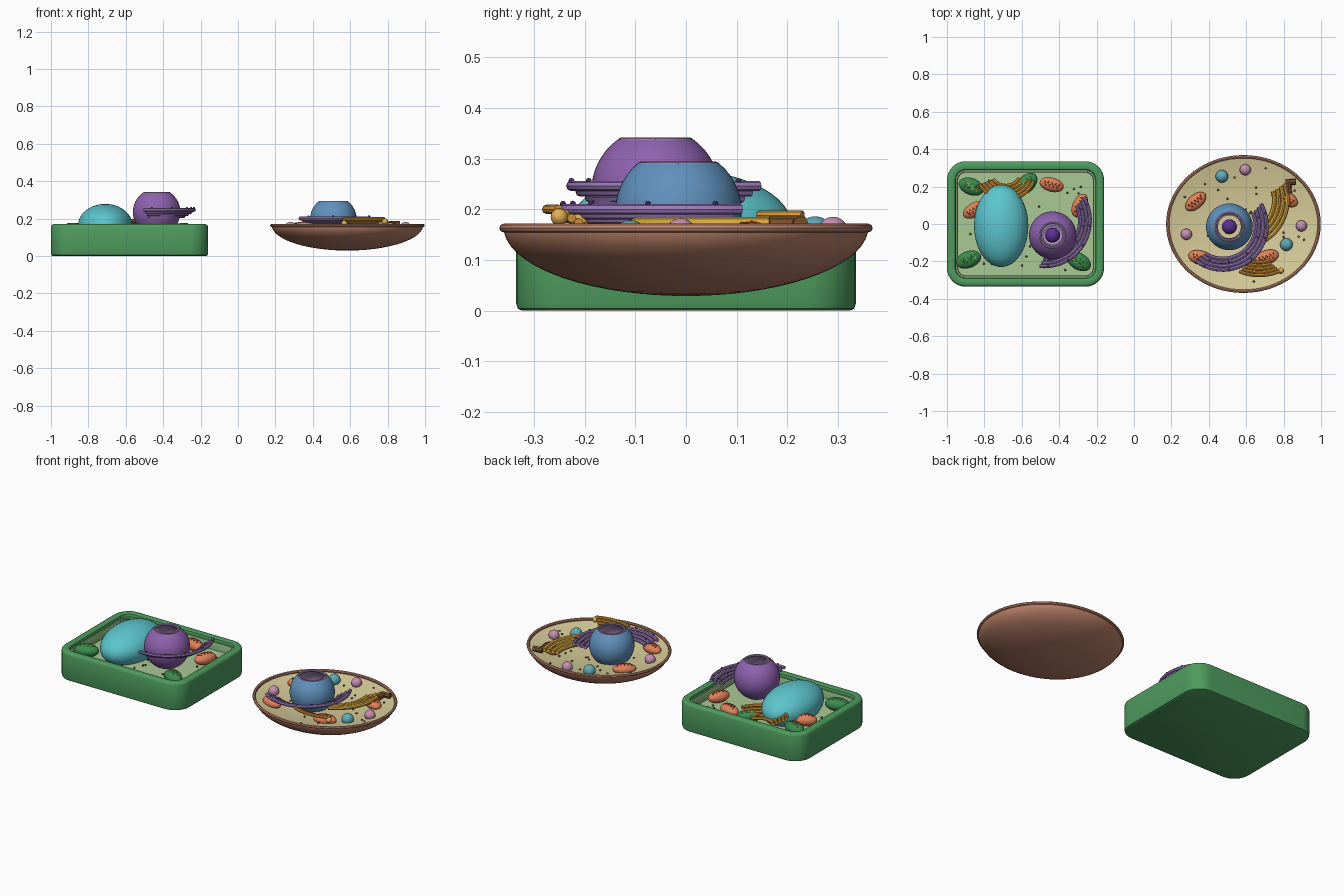
import bpy, bmesh, random
from math import sin, cos, pi, radians, sqrt, acos
from mathutils import Matrix

if "Cube" in bpy.data.objects:
    bpy.data.objects.remove(bpy.data.objects["Cube"])

random.seed(4)
MATS = {}

def mat(hexcol):
    if hexcol not in MATS:
        m = bpy.data.materials.new("colour_" + hexcol)
        m.diffuse_color = [(int(hexcol[i:i + 2], 16) / 255) ** 2.2 for i in (0, 2, 4)] + [1]
        m.use_nodes = True
        m.node_tree.nodes["Principled BSDF"].inputs["Base Color"].default_value = m.diffuse_color
        MATS[hexcol] = m
    return MATS[hexcol]

def finish(o, col):
    o.data.materials.clear()
    o.data.materials.append(mat(col))
    bpy.ops.object.select_all(action='DESELECT')
    o.select_set(True)
    bpy.context.view_layer.objects.active = o
    bpy.ops.object.shade_smooth_by_angle(angle=radians(40))
    return o

def from_bmesh(name, bm, col):
    me = bpy.data.meshes.new(name)
    bm.to_mesh(me)
    bm.free()
    o = bpy.data.objects.new(name, me)
    bpy.context.collection.objects.link(o)
    return finish(o, col)

def balls(name, spots, col, size, angle=0, seg=32):
    """One or more ellipsoids in a single object."""
    bm = bmesh.new()
    for p in spots:
        m = Matrix.Translation(p) @ Matrix.Rotation(radians(angle), 4, 'Z') @ Matrix.Diagonal((*size, 1))
        bmesh.ops.create_uvsphere(bm, u_segments=seg, v_segments=seg // 2, radius=1, matrix=m)
    return from_bmesh(name, bm, col)

def loft(name, loops, col, cap_start=False, cap_end=False):
    """Skin a list of closed loops of equal length."""
    bm = bmesh.new()
    rows = [[bm.verts.new(p) for p in lp] for lp in loops]
    n = len(rows[0])
    for a, b in zip(rows, rows[1:]):
        for i in range(n):
            j = (i + 1) % n
            bm.faces.new((a[i], a[j], b[j], b[i]))
    if cap_start:
        bm.faces.new(rows[0][::-1])
    if cap_end:
        bm.faces.new(rows[-1])
    return from_bmesh(name, bm, col)

def ellipse(cx, cy, rx, ry, z, n=64):
    return [(cx + rx * cos(2 * pi * i / n), cy + ry * sin(2 * pi * i / n), z) for i in range(n)]

def round_rect(inset, z, cx=-.58, hx=.42, hy=.335, r=.1):
    hx, hy, r = hx - inset, hy - inset, max(r - inset, .03)
    pts = []
    for k, (sx, sy) in enumerate(((1, 1), (-1, 1), (-1, -1), (1, -1))):
        for i in range(9):
            a = pi / 2 * (k + i / 8)
            pts.append((cx + sx * (hx - r) + r * cos(a), sy * (hy - r) + r * sin(a), z))
    return pts

def tube(name, paths, col, r):
    cu = bpy.data.curves.new(name, 'CURVE')
    cu.dimensions = '3D'
    cu.bevel_depth, cu.bevel_resolution, cu.use_fill_caps = r, 2, True
    for pts in paths:
        s = cu.splines.new('POLY')
        s.points.add(len(pts) - 1)
        for q, p in zip(s.points, pts):
            q.co = (*p, 1)
    o = bpy.data.objects.new(name, cu)
    bpy.context.collection.objects.link(o)
    bpy.ops.object.select_all(action='DESELECT')
    o.select_set(True)
    bpy.context.view_layer.objects.active = o
    bpy.ops.object.convert(target='MESH')
    return finish(bpy.context.object, col)

def arc(cx, cy, r, a0, a1, z, n=24):
    return [(cx + r * cos(radians(a0 + (a1 - a0) * i / n)),
             cy + r * sin(radians(a0 + (a1 - a0) * i / n)), z) for i in range(n + 1)]

def bands(name, cx, cy, r0, r1, a0, a1, z0, z1, count, col, dots=None):
    """Stack of concentric curved membranes, optionally studded with ribosomes."""
    step = (r1 - r0) / (count - 1)
    paths = [arc(cx, cy, r0 + step * i, a0 + 2 * (count - 1 - i), a1 - 2 * (count - 1 - i),
                 z0 + (z1 - z0) * i / (count - 1)) for i in range(count)]
    tube(name, paths, col, step * .53)
    if dots:
        spots = [(x, y, z + step * .55) for p in paths[1::2] for x, y, z in p[2::5]]
        balls(name + "_ribosomes", spots, dots, (.006,) * 3, seg=8)

def nucleus(name, x, y, z, R, top, col):
    """Open-topped sphere with lining, lip and nucleolus."""
    def shell(r):
        a1 = acos((top - z) / r)
        return [ellipse(x, y, r * sin(a), r * sin(a), z + r * cos(a), 48)
                for a in (pi - .05 - (pi - .05 - a1) * i / 20 for i in range(21))]
    loft(name, shell(R), col, cap_start=True)
    loft(name + "_lining", shell(R - .012)[::-1], "B08CC4", cap_end=True)
    rim = sqrt(R * R - (top - z) ** 2) - .007
    tube(name + "_lip", [arc(x, y, rim, 0, 360, top - .003, 48)], "A58FB8", .007)
    balls(name + "_nucleolus", [(x, y, z + .01)], "5B3590", (.04,) * 3)

def organelle(name, x, y, z, ang, size, col, mark):
    """Bean with a zigzag ridge on its upper surface."""
    balls(name, [(x, y, z)], col, size, ang)
    a, pts = radians(ang), []
    for i in range(9):
        u, v = -.62 + 1.24 * i / 8, .32 * (-1) ** i
        lx, ly = u * size[0], v * size[1]
        pts.append((x + lx * cos(a) - ly * sin(a), y + lx * sin(a) + ly * cos(a),
                    z + size[2] * sqrt(1 - u * u - v * v)))
    tube(name + "_folds", [pts], mark, .0035)

# ---- Plant cell: rounded tray with wall, membrane and cytoplasm ----
loft("plant_cell_wall", [round_rect(i, z) for i, z in (
    (.012, 0), (.003, .004), (0, .014), (0, .155), (.004, .165), (.012, .17),
    (.036, .17), (.044, .166), (.047, .158), (.047, .09))], "4F9A5E", cap_start=True)
loft("plant_membrane", [round_rect(i, z) for i, z in (
    (.046, .15), (.056, .15), (.06, .145), (.06, .09))], "86B07C")
loft("plant_cytoplasm", [round_rect(.046, .09), round_rect(.058, .105)], "A9C793", cap_end=True)

balls("vacuole", [(-.71, -.01, .165)], "5CC4CC", (.145, .22, .113), seg=48)
nucleus("plant_nucleus", -.435, -.06, .235, .127, .338, "8E62AE")
bands("plant_rough_reticulum", -.48, .018, .19, .245, 264, 391, .212, .246, 4, "9A7BB8", "5E4580")
bands("plant_golgi", -.685, .29, .085, .16, 208, 338, .145, .188, 5, "D9983A")
for i, (x, y, a) in enumerate(((-.87, .2, -20), (-.575, .215, 45), (-.885, -.19, 20), (-.295, -.2, -30))):
    organelle(f"chloroplast_{i}", x, y, .14, a, (.07, .045, .036), "3C8A4E", "B5CC62")
for i, (x, y, a) in enumerate(((-.44, .21, -15), (-.855, .075, 30), (-.29, .1, 65))):
    organelle(f"plant_mitochondrion_{i}", x, y, .138, a, (.066, .038, .034), "E07F58", "A84A30")
balls("plant_ribosomes", [(random.uniform(-.92, -.24), random.uniform(-.27, .27), .109)
                          for _ in range(26)], "3F5A44", (.006,) * 3, seg=8)

# ---- Animal cell: elliptical dish ----
CX, RX, RY = .585, .405, .36
dish = [(sin(a), .165 - .136 * cos(a)) for a in (pi / 2 * (.04 + .96 * i / 16) for i in range(17))]
loft("animal_cell_dish", [ellipse(CX, 0, RX * s, RY * s, z) for s, z in dish], "B87F68", cap_start=True)
rim = ellipse(CX, 0, RX, RY, .163, 72)
tube("animal_cell_rim", [rim + rim[:1]], "C48A72", .0085)

def floor_z(x, y):
    return .112 + .045 * (((x - CX) / RX) ** 2 + (y / RY) ** 2)

loft("animal_cytoplasm", [ellipse(CX, 0, RX * s, RY * s, .112 + .045 * s * s)
                          for s in (.985, .9, .75, .6, .45, .3, .15, .03)], "D6CB98", cap_end=True)

nucleus("animal_nucleus", .51, -.015, .195, .125, .29, "6090BC")
bands("animal_rough_reticulum", .475, -.01, .175, .235, 232, 390, .172, .2, 4, "9A7BB8", "5E4580")
bands("smooth_reticulum", .565, .13, .185, .255, -64, 20, .155, .172, 4, "D9A83F")
bands("animal_golgi", .67, 0, .205, .275, 247, 294, .165, .2, 5, "D9983A")
balls("golgi_vesicles", [(.785, -.25, .185), (.57, -.21, .175)], "E0AC58", (.017,) * 3, seg=16)
for i, (x, y, a) in enumerate(((.33, .12, 40), (.815, .135, -28), (.355, -.18, -15), (.71, -.178, 18))):
    organelle(f"animal_mitochondrion_{i}", x, y, floor_z(x, y) + .014, a,
              (.066, .038, .03), "E07F58", "A84A30")
for name, col, r, spots in (
        ("lysosomes", "5FA9B4", .034, ((.47, .255), (.815, -.11))),
        ("peroxisomes", "C58FB0", .03, ((.595, .29), (.28, -.055), (.895, -.01)))):
    balls(name, [(x, y, floor_z(x, y) + .014) for x, y in spots], col, (r,) * 3, seg=24)

# Centriole pair: two short barrels at right angles
for i, (dx, dy, a) in enumerate(((0, .012, 5), (-.012, -.02, 95))):
    c, s = cos(radians(a)) * .028, sin(radians(a)) * .028
    x, y, z = .838 + dx, .212 + dy, .17
    tube(f"centriole_{i}", [[(x - c, y - s, z), (x + c, y + s, z)]], "7A5230", .016)

# Free ribosomes scattered over the dish
dots = []
for _ in range(28):
    r, a = .88 * sqrt(random.random()), random.uniform(0, 2 * pi)
    x, y = CX + RX * r * cos(a), RY * r * sin(a)
    dots.append((x, y, floor_z(x, y) + .003))
balls("animal_ribosomes", dots, "6B5A48", (.006,) * 3, seg=8)
